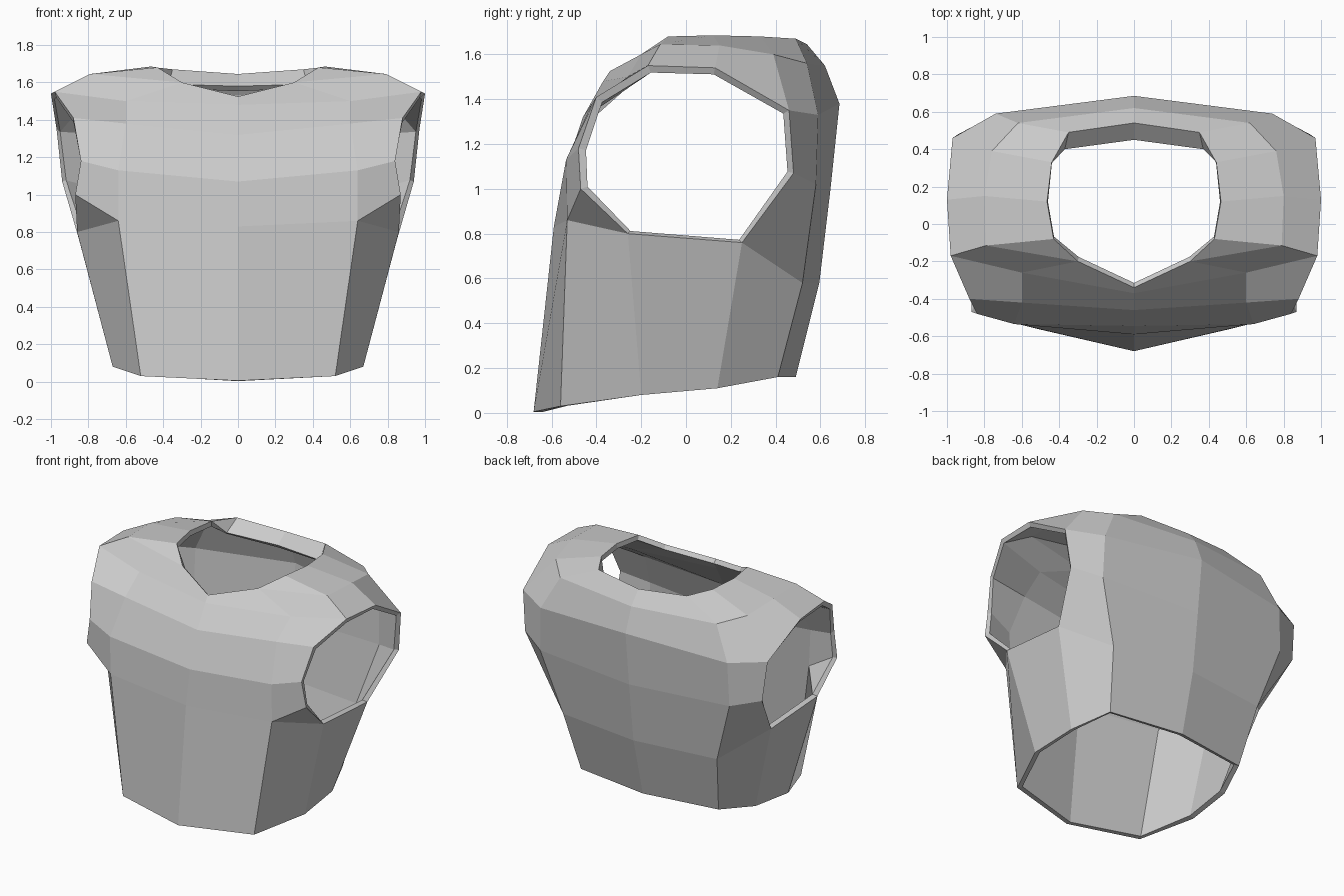
import bpy, bmesh

if "Cube" in bpy.data.objects:
    bpy.data.objects.remove(bpy.data.objects["Cube"])

bm = bmesh.new()


def face(*pts):
    bm.faces.new([bm.verts.new(p) for p in pts])


def loft(a, b):
    for i in range(len(a) - 1):
        face(a[i], a[i + 1], b[i + 1], b[i])


# Profiles of the right half, each running upward or front to back
front_mid = [(0, -.68, .005), (0, -.59, .83), (0, -.545, 1.07), (0, -.46, 1.32),
             (0, -.37, 1.48), (0, -.34, 1.525)]
front_side = [(.52, -.56, .03), (.64, -.53, .86), (.64, -.535, 1.13), (.6, -.42, 1.38),
              (.6, -.26, 1.5), (.3, -.2, 1.6)]
back_mid = [(0, .49, .16), (0, .595, .58), (0, .645, 1.0), (0, .685, 1.38),
            (0, .62, 1.55), (0, .54, 1.645)]
back_side = [(.545, .41, .16), (.61, .52, .58), (.75, .58, 1.02), (.74, .59, 1.33),
             (.62, .54, 1.56), (.35, .49, 1.67)]
arm_under = [(.86, -.26, .8), (.85, .25, .76)]
arm_front = [(.87, -.47, 1.0), (.84, -.48, 1.18), (.88, -.4, 1.41)]
arm_top = [(.98, -.17, 1.55), (1, .13, 1.54), (.97, .46, 1.35)]
arm_back = (.94, .48, 1.07)
shoulder = [(.79, -.115, 1.645), (.8, .15, 1.64), (.76, .39, 1.6)]
neck = [(.43, -.08, 1.68), (.465, .12, 1.685), (.44, .33, 1.68)]
hem = [front_side[0], (.67, -.2, .08), (.65, .14, .11), back_side[0]]

# Chest and back panels
loft(front_mid, front_side)
loft(back_mid, back_side)
# Sides below the arm opening
loft(hem, [front_side[1], *arm_under, back_side[1]])
face(front_side[1], arm_under[0], arm_front[0])
# Panels in front of and behind the arm opening
loft(front_side[1:], [*arm_front, arm_top[0], shoulder[0]])
face(front_side[5], shoulder[0], neck[0])
loft(back_side[1:], [arm_under[1], arm_back, arm_top[2], shoulder[2], neck[2]])
# Shoulder
loft(arm_top, shoulder)
loft(shoulder, neck)
# Folded lip inside the back of the neck
lip = [(0, .45, 1.58), (.37, .4, 1.59)]
face(back_mid[5], back_side[5], lip[1], lip[0])
face(back_side[5], neck[2], lip[1])

bmesh.ops.remove_doubles(bm, verts=bm.verts, dist=.0005)
bmesh.ops.recalc_face_normals(bm, faces=bm.faces)
bm.faces.ensure_lookup_table()
if bm.faces[0].normal.y > 0:
    bmesh.ops.reverse_faces(bm, faces=bm.faces)

mesh = bpy.data.meshes.new("torso_shell")
bm.to_mesh(mesh)
bm.free()
body = bpy.data.objects.new("torso_shell", mesh)
bpy.context.collection.objects.link(body)

# Other half and wall thickness
mirror = body.modifiers.new("mirror", 'MIRROR')
mirror.use_clip = True
wall = body.modifiers.new("wall", 'SOLIDIFY')
wall.thickness = .035
wall.offset = -1

grey = bpy.data.materials.new("plain grey")
grey.diffuse_color = (.6, .6, .6, 1)
grey.use_nodes = True
grey.node_tree.nodes["Principled BSDF"].inputs["Base Color"].default_value = grey.diffuse_color
mesh.materials.append(grey)
